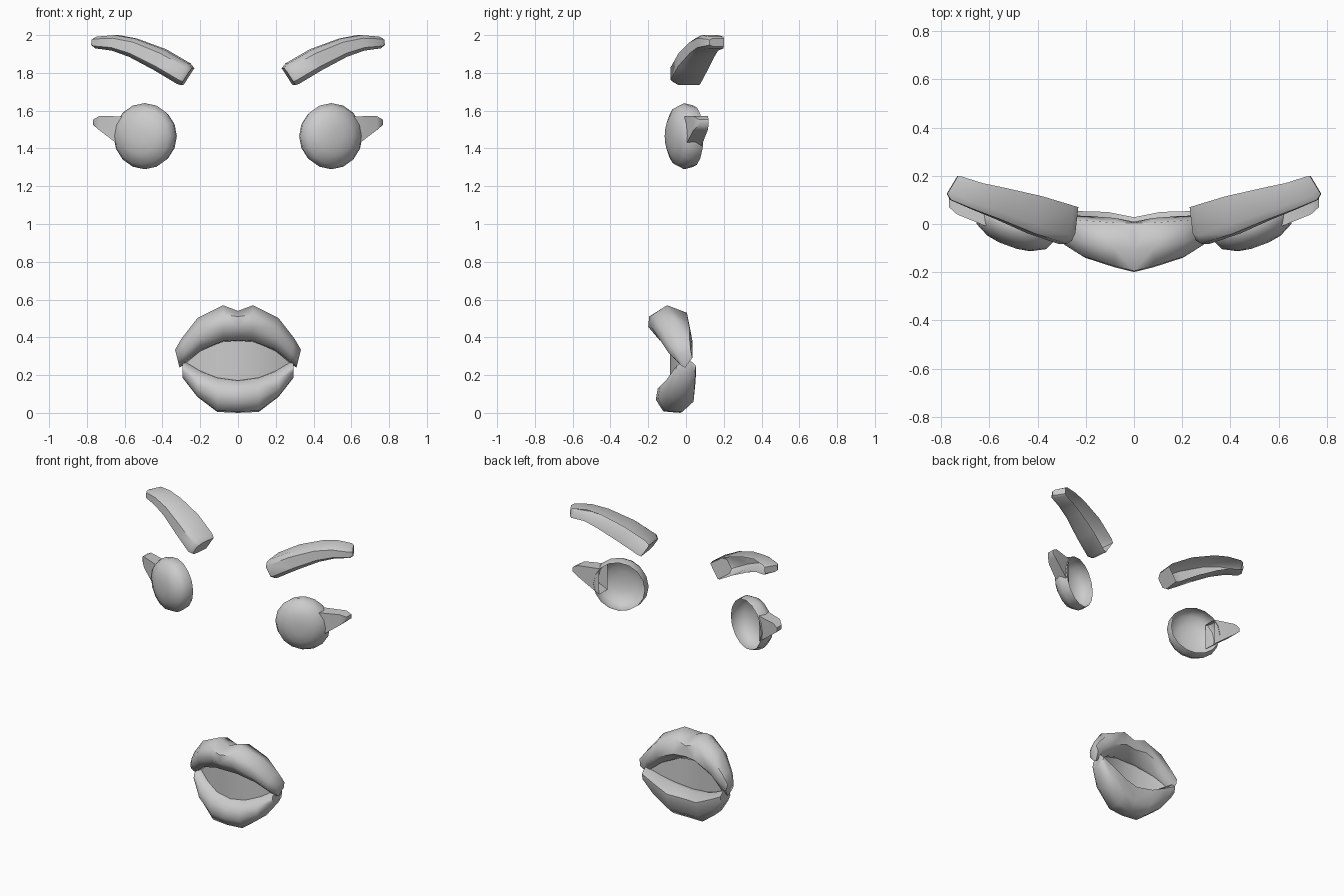
import bpy, bmesh, math
from mathutils import Vector

if "Cube" in bpy.data.objects:
    bpy.data.objects.remove(bpy.data.objects["Cube"])


def finish(name, bm, angle=60):
    """Turn a right-hand half into a mirrored, smooth-shaded object."""
    bmesh.ops.recalc_face_normals(bm, faces=bm.faces)
    me = bpy.data.meshes.new(name)
    bm.to_mesh(me)
    bm.free()
    ob = bpy.data.objects.new(name, me)
    bpy.context.collection.objects.link(ob)
    bpy.ops.object.select_all(action='DESELECT')
    ob.select_set(True)
    bpy.context.view_layer.objects.active = ob
    bpy.ops.object.shade_smooth_by_angle(angle=math.radians(angle))
    ob.modifiers.new("mirror", 'MIRROR')
    return ob


def loft(sections, closed=True, cap_start=False, cap_end=True):
    """Skin a row of equal-length 3D sections."""
    bm = bmesh.new()
    rows = [[bm.verts.new(p) for p in s] for s in sections]
    n = len(rows[0])
    for a, b in zip(rows, rows[1:]):
        for i in range(n if closed else n - 1):
            j = (i + 1) % n
            bm.faces.new((a[i], a[j], b[j], b[i]))
    if cap_start:
        bm.faces.new(rows[0])
    if cap_end:
        bm.faces.new(rows[-1])
    return bm


# Eyebrows: shells open at the back
# top x, top z, bottom x, bottom z, back y, front y, front shift, back shift
brow = [
    (.235, 1.825, .293, 1.735, .07, -.07, .012, -.004),
    (.255, 1.85, .315, 1.742, .076, -.082, .012, -.004),
    (.39, 1.925, .44, 1.815, .115, -.04, .01, -.01),
    (.55, 1.982, .58, 1.885, .15, .02, 0, -.015),
    (.66, 2.0, .675, 1.918, .17, .06, 0, -.03),
    (.758, 1.992, .765, 1.93, .198, .1, 0, -.04),
    (.775, 1.983, .778, 1.94, .2, .125, 0, -.045),
]
sections = []
for tx, tz, bx, bz, yb, yf, sf, sb in brow:
    top, bot = Vector((tx, 0, tz)), Vector((bx, 0, bz))
    sec = []
    for t, d in ((0, 0), (0, .78), (.2, 1), (.8, 1), (1, .78), (1, 0)):
        p = top.lerp(bot, t)
        p.x += sb + (sf - sb) * d
        p.y = yb + (yf - yb) * d
        sec.append(p)
    sections.append(sec)
finish("eyebrows", loft(sections, closed=False, cap_start=True), 50)

# Eyes: shallow domes turned outward, open at the back
profile = [(.163, 0), (.175, .05), (.153, .095), (.095, .125), (.04, .135)]
turn, centre = math.radians(20), Vector((.477, .037, 1.465))
side = Vector((math.cos(turn), math.sin(turn), 0))
out = Vector((math.sin(turn), -math.cos(turn), 0))
sections = [[centre + out * d + side * (r * math.cos(k * math.tau / 16))
             + Vector((0, 0, r * math.sin(k * math.tau / 16)))
             for k in range(16)] for r, d in profile]
finish("eyes", loft(sections))

# Lash wedges at the outer eye corners: x, front y, back y, bottom z, top z
wedge = [(.6, -.015, .075, 1.395, 1.57), (.735, .04, .115, 1.497, 1.571),
         (.768, .07, .12, 1.525, 1.552)]
sections = [[(x, yf, z1), (x, yb, z1), (x, yb, z0), (x, yf, z0)]
            for x, yf, yb, z0, z1 in wedge]
finish("eyelashes", loft(sections), 50)


def lip(name, stations):
    """Each station: x, lean of the section, then its y-z outline."""
    secs = []
    for x, lean, pts in stations:
        mid = sum(z for _, z in pts) / len(pts)
        secs.append([(x + lean * (z - mid), y, z) for y, z in pts])
    finish(name, loft(secs))


# Upper lip
lip("upper_lip", [
    (0, 0, [(-.14, .385), (-.2, .455), (-.195, .51), (-.1, .54), (.005, .5), (.01, .43), (-.06, .38)]),
    (.08, 0, [(-.13, .38), (-.18, .45), (-.175, .52), (-.1, .57), (.005, .53), (.025, .43), (-.05, .375)]),
    (.205, .1, [(-.09, .335), (-.14, .39), (-.135, .45), (-.07, .502), (.015, .47), (.034, .38), (-.02, .325)]),
    (.285, .2, [(-.05, .275), (-.09, .315), (-.085, .36), (-.04, .395), (.02, .38), (.035, .33), (0, .265)]),
    (.322, .25, [(-.025, .25), (-.05, .28), (-.045, .31), (-.02, .335), (.025, .33), (.033, .29), (-.005, .24)]),
])

# Lower lip
lip("lower_lip", [
    (0, 0, [(-.1, .17), (-.15, .13), (-.16, .07), (-.12, .008), (-.03, 0), (.022, .05), (.028, .15), (-.05, .175)]),
    (.11, 0, [(-.085, .185), (-.138, .14), (-.148, .075), (-.11, .01), (-.02, .005), (.04, .06), (.05, .16), (-.045, .19)]),
    (.215, 0, [(-.05, .225), (-.1, .18), (-.11, .13), (-.075, .088), (.0, .085), (.045, .13), (.053, .21), (-.02, .235)]),
    (.295, 0, [(-.012, .275), (-.05, .25), (-.055, .22), (-.03, .192), (.01, .188), (.045, .21), (.053, .25), (.02, .28)]),
])

# Mouth interior: curved sheet between the lips
sheet = [(0, -.085, .165, .4), (.1, -.075, .175, .385),
         (.2, -.04, .215, .34), (.285, 0, .26, .28)]
finish("mouth_interior", loft([[(x, y, a), (x, y, b)] for x, y, a, b in sheet],
                              closed=False, cap_end=False))
